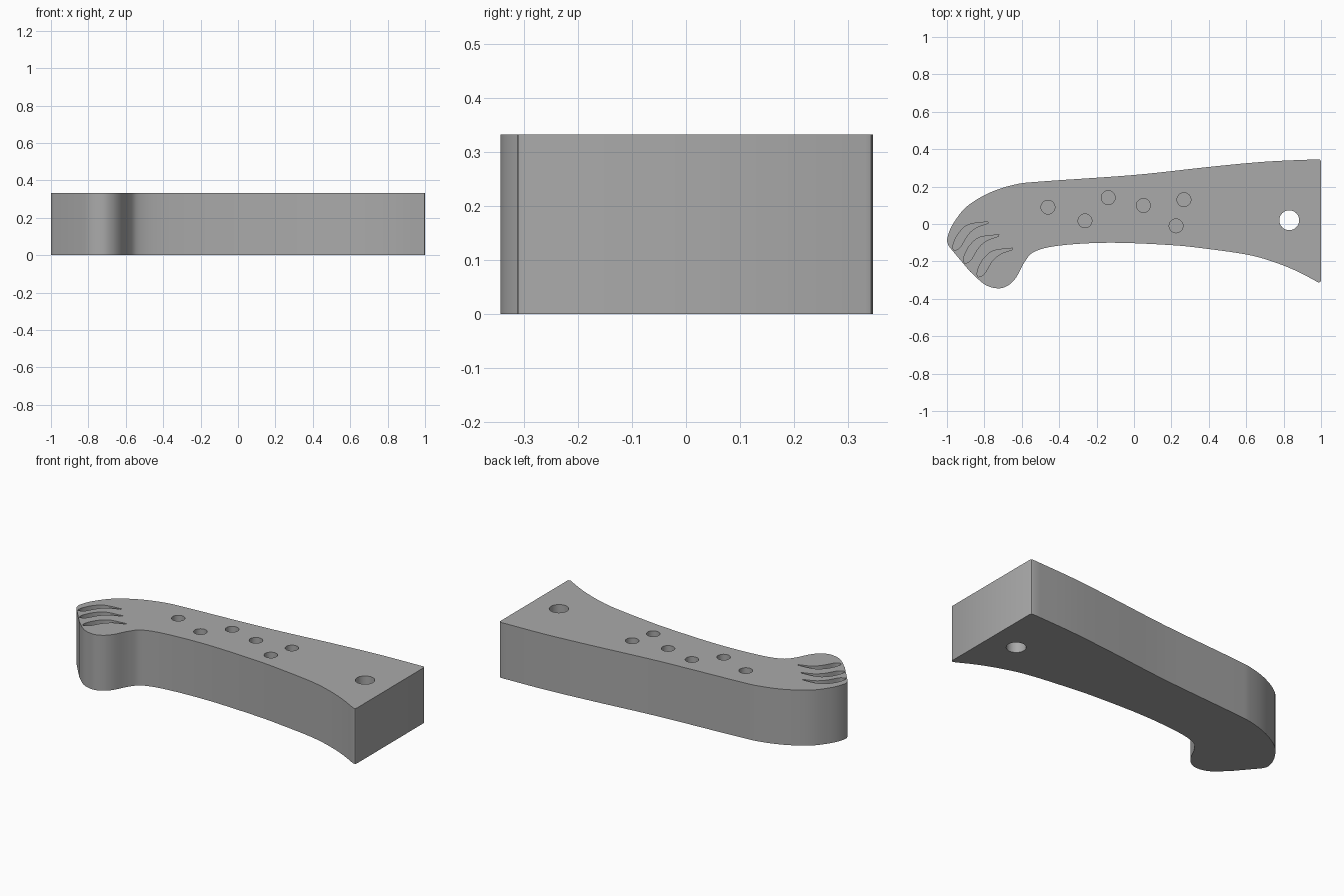
import bpy, bmesh, math
from mathutils import Vector

HEIGHT = 0.333

cube = bpy.data.objects.get("Cube")
if cube:
    bpy.data.objects.remove(cube, do_unlink=True)

grey = bpy.data.materials.new("plain_grey")
grey.use_nodes = True
colour = (0.4, 0.4, 0.4, 1)
grey.diffuse_color = colour
grey.node_tree.nodes["Principled BSDF"].inputs["Base Color"].default_value = colour


def spline(points, steps=6):
    """Smooth open path through the points."""
    p = [Vector(q) for q in points]
    p = [2 * p[0] - p[1]] + p + [2 * p[-1] - p[-2]]
    path = []
    for a, b, c, d in zip(p, p[1:], p[2:], p[3:]):
        for i in range(steps):
            t = i / steps
            path.append(0.5 * (2 * b + (c - a) * t + (2 * a - 5 * b + 4 * c - d) * t**2
                               + (3 * b - a - 3 * c + d) * t**3))
    return path + [p[-2]]


def prism(name, outline, bottom, top):
    """Extrude a closed outline upwards."""
    bm = bmesh.new()
    face = bm.faces.new([bm.verts.new((p[0], p[1], bottom)) for p in outline])
    new = bmesh.ops.extrude_face_region(bm, geom=[face])["geom"]
    bmesh.ops.translate(bm, vec=(0, 0, top - bottom),
                        verts=[v for v in new if isinstance(v, bmesh.types.BMVert)])
    bmesh.ops.recalc_face_normals(bm, faces=bm.faces)
    mesh = bpy.data.meshes.new(name)
    bm.to_mesh(mesh)
    bm.free()
    mesh.materials.append(grey)
    ob = bpy.data.objects.new(name, mesh)
    bpy.context.collection.objects.link(ob)
    return ob


def circle(x, y, r, sides=40):
    turn = 2 * math.pi / sides
    return [(x + r * math.cos(i * turn), y + r * math.sin(i * turn)) for i in range(sides)]


# Handle body: curved back and belly joined by a flat end with small rounded corners
back = spline([(-0.973, -0.14), (-0.993, -0.112), (-0.998, -0.075), (-0.968, 0.0),
               (-0.893, 0.094), (-0.77, 0.168), (-0.636, 0.211), (-0.5, 0.227), (0, 0.262),
               (0.4, 0.305), (0.7, 0.333), (0.985, 0.346)])
belly = spline([(0.985, -0.312), (0.866, -0.25), (0.733, -0.198), (0.6, -0.163), (0.4, -0.134),
                (0.2, -0.113), (-0.13, -0.1), (-0.396, -0.115), (-0.53, -0.147),
                (-0.583, -0.2), (-0.63, -0.286), (-0.674, -0.329), (-0.727, -0.344),
                (-0.797, -0.324), (-0.877, -0.254)])
corners = [(0.996, 0.343), (1, 0.333), (1, -0.302), (0.996, -0.311)]
body = prism("handle_body", back + corners + belly, 0, HEIGHT)

# Cutters: through hole, blind round holes and three tapered grooves
cutters = [prism("through_hole_cutter", circle(0.83, 0.02, 0.053), -0.1, HEIGHT + 0.1)]
for x, y in [(-0.46, 0.09), (-0.262, 0.017), (-0.138, 0.141), (0.05, 0.099),
             (0.225, -0.01), (0.267, 0.13)]:
    cutters.append(prism("round_hole_cutter", circle(x, y, 0.037), HEIGHT - 0.1, HEIGHT + 0.1))

upper = spline([(-0.97, -0.128), (-0.96, -0.09), (-0.93, -0.04), (-0.88, -0.002),
                (-0.78, 0.012)])
lower = spline([(-0.781, 0.004), (-0.845, -0.02), (-0.89, -0.06), (-0.93, -0.125),
                (-0.962, -0.143)])
for dx, dy in [(0, 0), (0.057, -0.069), (0.13, -0.141)]:
    outline = [(p.x + dx, p.y + dy) for p in upper + lower]
    cutters.append(prism("groove_cutter", outline, HEIGHT - 0.06, HEIGHT + 0.1))

bpy.context.view_layer.objects.active = body
for cutter in cutters:
    mod = body.modifiers.new("cut", "BOOLEAN")
    mod.operation = "DIFFERENCE"
    mod.solver = "EXACT"
    mod.object = cutter
    bpy.ops.object.modifier_apply(modifier=mod.name)
    bpy.data.objects.remove(cutter, do_unlink=True)

# Smooth walls with crisp rims
bpy.ops.object.select_all(action="DESELECT")
body.select_set(True)
bpy.ops.object.shade_smooth_by_angle(angle=math.radians(30))
